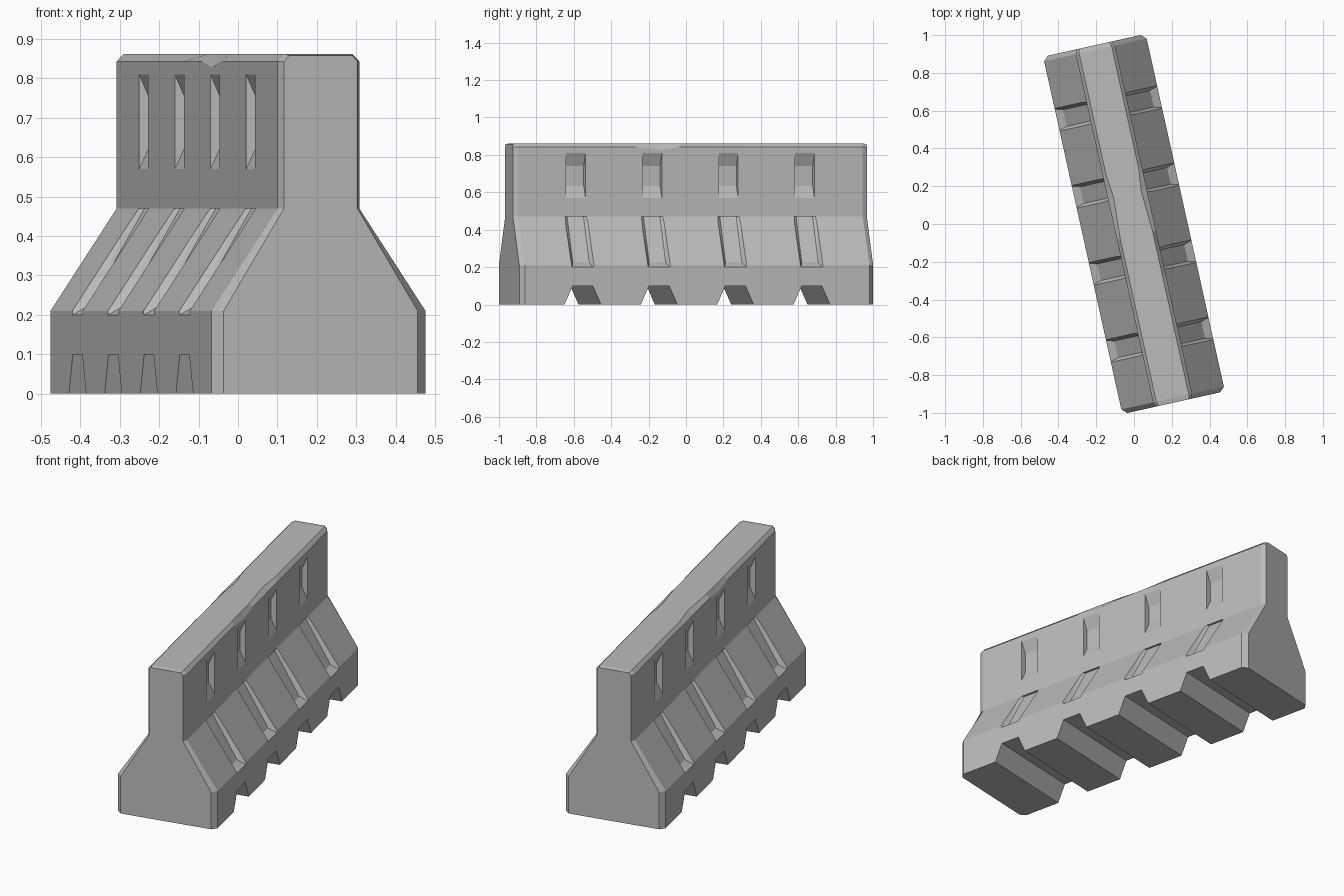
import bpy, bmesh, math

cube = bpy.data.objects.get("Cube")
if cube:
    bpy.data.objects.remove(cube, do_unlink=True)

BASE, NECK = 0.278, 0.106          # half widths of the foot and the upper wall
FOOT_Z, NECK_Z, EDGE_Z, TOP_Z = 0.21, 0.47, 0.843, 0.862
TURN = math.radians(12.5)

concrete = bpy.data.materials.new("concrete grey")
concrete.use_nodes = True
grey = (0.5, 0.5, 0.5, 1)
concrete.diffuse_color = grey
concrete.node_tree.nodes["Principled BSDF"].inputs["Base Color"].default_value = grey


def make_object(name, bm):
    bmesh.ops.recalc_face_normals(bm, faces=bm.faces[:])
    mesh = bpy.data.meshes.new(name)
    bm.to_mesh(mesh)
    bm.free()
    mesh.materials.append(concrete)
    obj = bpy.data.objects.new(name, mesh)
    bpy.context.collection.objects.link(obj)
    return obj


def section(bm, y, base=BASE, neck=NECK, top=0.088, edge_z=EDGE_Z, top_z=TOP_Z):
    """One symmetric cross-section of the barrier."""
    half = [(base, 0), (base, FOOT_Z), (neck, NECK_Z), (neck, edge_z), (top, top_z)]
    ring = half + [(-x, z) for x, z in reversed(half)]
    return [bm.verts.new((x, y, z)) for x, z in ring]


def hull(bm, points):
    verts = [bm.verts.new(p) for p in points]
    bmesh.ops.convex_hull(bm, input=verts)


def recess(bm, side, y, surface, inner, outer_half, inner_half):
    """Drafted pocket cutter: opening on the surface, narrower floor inside."""
    points = []
    for (sx, sz), (ix, iz) in zip(surface, inner):
        ox, oz = sx + (sx - ix) * 0.5, sz + (sz - iz) * 0.5
        oh = outer_half + (outer_half - inner_half) * 0.5
        for s in (-1, 1):
            points.append((side * ox, y + s * oh, oz))
            points.append((side * ix, y + s * inner_half, iz))
    hull(bm, points)


# Barrier body: chamfered ends and a worn patch along the top edges
end = dict(base=0.252, neck=0.0955, top=0.082, top_z=0.858)
stations = [
    (-0.969, end), (-0.944, {}), (-0.3, {}),
    (-0.17, dict(edge_z=0.828)), (-0.06, {}),
    (0.16, dict(top=0.075)), (0.28, {}), (0.944, {}), (0.969, end),
]
bm = bmesh.new()
rings = [section(bm, y, **options) for y, options in stations]
for a, b in zip(rings, rings[1:]):
    for i in range(len(a)):
        j = (i + 1) % len(a)
        bm.faces.new((a[i], a[j], b[j], b[i]))
bm.faces.new(rings[0])
bm.faces.new(rings[-1])
bmesh.ops.dissolve_limit(bm, angle_limit=0.002, verts=bm.verts[:], edges=bm.edges[:])
barrier = make_object("concrete_barrier", bm)

# Cutters: floor notches, slope channels and wall pockets
bm = bmesh.new()
for y in (-0.627, -0.209, 0.209, 0.627):
    hull(bm, [(x, y + s * h, z) for x in (-0.4, 0.4) for s in (-1, 1)
              for h, z in ((0.1225, -0.05), (0.055, 0.1))])
    for side in (-1, 1):
        recess(bm, side, y, [(BASE, 0.2), (NECK, NECK_Z)],
               [(BASE - 0.042, 0.225), (NECK - 0.012, NECK_Z)], 0.058, 0.045)
        recess(bm, side, y, [(NECK, 0.57), (NECK, 0.81)],
               [(NECK - 0.03, 0.635), (NECK - 0.03, 0.74)], 0.053, 0.05)
cutter = make_object("recess_cutter", bm)
cutter.hide_render = True

# Cut the recesses, then turn the finished barrier
cut = barrier.modifiers.new("recesses", 'BOOLEAN')
cut.operation = 'DIFFERENCE'
cut.solver = 'EXACT'
cut.object = cutter
bpy.context.view_layer.objects.active = barrier
bpy.ops.object.modifier_apply(modifier=cut.name)
bpy.data.objects.remove(cutter, do_unlink=True)
barrier.rotation_euler.z = TURN
